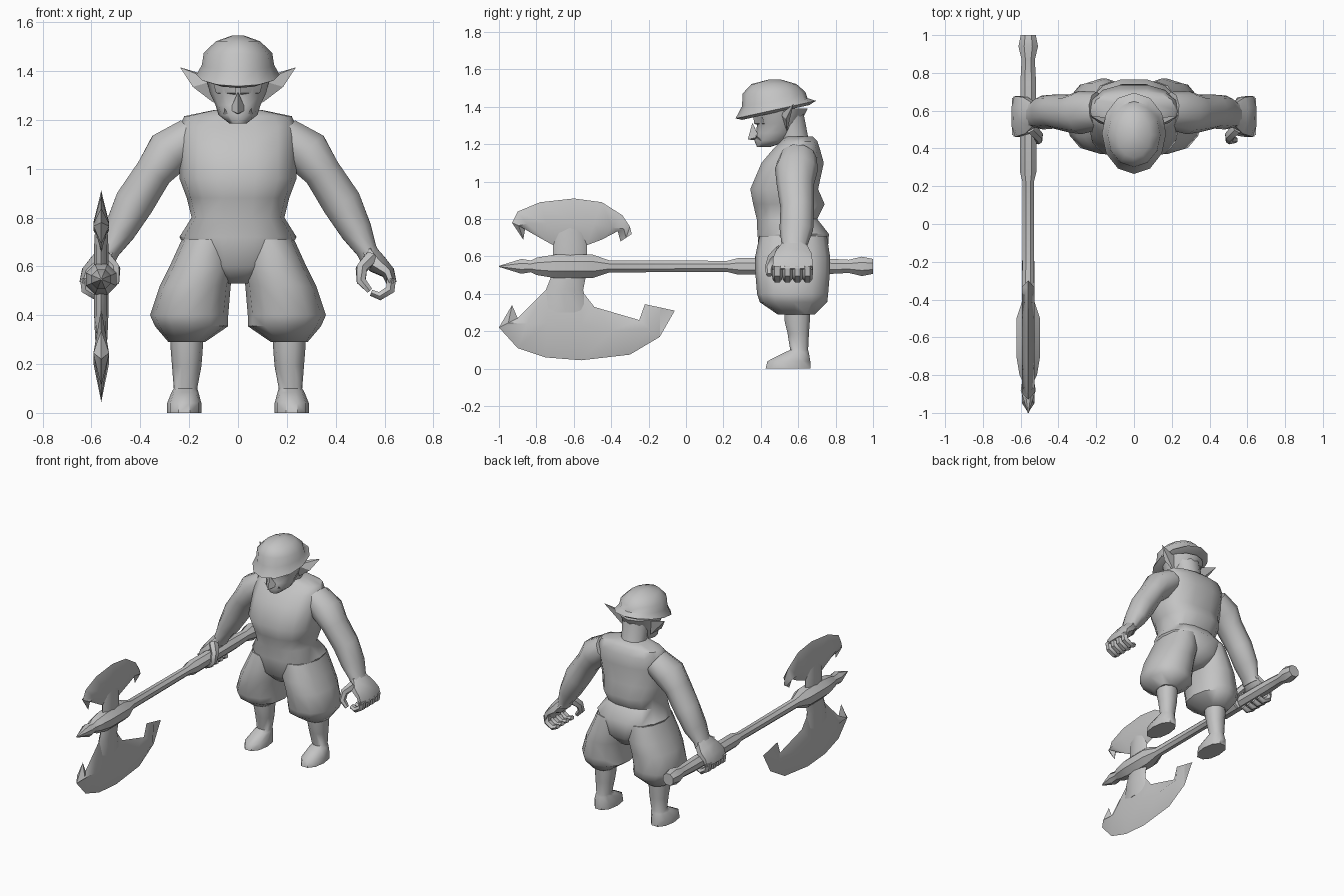
import bpy, bmesh, math
from mathutils import Vector

grey = bpy.data.materials.new("plain_grey")
grey.diffuse_color = (0.55, 0.55, 0.55, 1)


def finish(name, bm, mirror=False, angle=50):
    bmesh.ops.remove_doubles(bm, verts=bm.verts, dist=0.0005)
    bmesh.ops.recalc_face_normals(bm, faces=bm.faces)
    me = bpy.data.meshes.new(name)
    bm.to_mesh(me)
    bm.free()
    ob = bpy.data.objects.new(name, me)
    bpy.context.collection.objects.link(ob)
    me.materials.append(grey)
    bpy.ops.object.select_all(action='DESELECT')
    ob.select_set(True)
    bpy.context.view_layer.objects.active = ob
    bpy.ops.object.shade_smooth_by_angle(angle=math.radians(angle))
    if mirror:
        ob.modifiers.new("mirror", 'MIRROR').use_mirror_merge = False
    return ob


def skin(name, rings, mirror=False, angle=50):
    """Bridge rings of points and cap both ends."""
    bm = bmesh.new()
    vs = [[bm.verts.new(p) for p in r] for r in rings]
    n = len(vs[0])
    for a, b in zip(vs, vs[1:]):
        for i in range(n):
            j = (i + 1) % n
            bm.faces.new((a[i], a[j], b[j], b[i]))
    bm.faces.new(vs[0])
    bm.faces.new(vs[-1])
    return finish(name, bm, mirror, angle)


def spow(v, e):
    return math.copysign(abs(v) ** e, v)


def stack(name, rows, n=12, power=1.0, mirror=False, angle=50):
    """Level rings: z, cx, cy, rx, ry and an optional slope along y."""
    rings = []
    for z, cx, cy, rx, ry, *s in rows:
        ring = []
        for i in range(n):
            t = math.tau * i / n
            dy = ry * spow(math.sin(t), power)
            ring.append((cx + rx * spow(math.cos(t), power), cy + dy,
                         z + (s[0] * dy if s else 0)))
        rings.append(ring)
    return skin(name, rings, mirror, angle)


def tube(name, rows, n=8, side=(0, 1, 0), mirror=False, angle=50):
    """Sweep: x, y, z, radius across, radius along the side axis."""
    pts = [Vector(r[:3]) for r in rows]
    rings = []
    for k, r in enumerate(rows):
        tan = (pts[min(k + 1, len(pts) - 1)] - pts[max(k - 1, 0)]).normalized()
        a = tan.cross(Vector(side)).normalized()
        b = a.cross(tan)
        rings.append([pts[k] + a * r[3] * math.cos(t) + b * r[4] * math.sin(t)
                      for t in (math.tau * (i + 0.5) / n for i in range(n))])
    return skin(name, rings, mirror, angle)


def solid(name, pts, mirror=False):
    bm = bmesh.new()
    for p in pts:
        bm.verts.new(p)
    bmesh.ops.convex_hull(bm, input=bm.verts)
    return finish(name, bm, mirror, 30)


AX = -0.56


def blade(name, stations, thick):
    """Edge and inner points (y, z) joined over a raised middle ridge."""
    bm = bmesh.new()
    for s in (-1, 1):
        rows = []
        for k, (o, i) in enumerate(stations):
            t = 0 if k in (0, len(stations) - 1) else thick * s
            mid = (AX + t, (o[0] + i[0]) / 2, (o[1] + i[1]) / 2)
            rows.append([bm.verts.new(p) for p in
                         ((AX, *o), mid, (AX, *i))])
        for a, b in zip(rows, rows[1:]):
            for c in (0, 1):
                bm.faces.new((a[c], a[c + 1], b[c + 1], b[c]))
    return finish(name, bm, angle=40)


# Body
stack("torso", [
    (0.53, 0, 0.58, 0.06, 0.12), (0.60, 0, 0.575, 0.17, 0.185),
    (0.72, 0, 0.573, 0.24, 0.195), (0.80, 0, 0.54, 0.19, 0.165),
    (0.88, 0, 0.55, 0.21, 0.195), (0.96, 0, 0.525, 0.24, 0.185),
    (1.10, 0, 0.57, 0.24, 0.17), (1.17, 0, 0.59, 0.24, 0.13),
    (1.215, 0, 0.605, 0.22, 0.10), (1.24, 0, 0.60, 0.10, 0.08)],
    n=14, power=0.8)
stack("neck", [(1.15, 0, 0.60, 0.10, 0.09), (1.25, 0, 0.57, 0.085, 0.085),
               (1.38, 0, 0.54, 0.10, 0.09)], n=10)

# Baggy trousers, shins and feet
stack("trouser_leg", [
    (0.71, 0.12, 0.573, 0.11, 0.18), (0.60, 0.145, 0.57, 0.135, 0.20),
    (0.52, 0.175, 0.57, 0.145, 0.20), (0.40, 0.20, 0.57, 0.16, 0.19),
    (0.355, 0.19, 0.575, 0.15, 0.18), (0.29, 0.21, 0.59, 0.075, 0.10)],
    n=12, power=0.9, mirror=True)
stack("lower_leg", [
    (0.34, 0.21, 0.595, 0.07, 0.075), (0.25, 0.21, 0.595, 0.065, 0.07),
    (0.19, 0.21, 0.60, 0.06, 0.06), (0.10, 0.215, 0.605, 0.048, 0.05),
    (0.085, 0.217, 0.59, 0.055, 0.07), (0.04, 0.22, 0.55, 0.07, 0.12),
    (0, 0.22, 0.545, 0.07, 0.125)], n=10, power=0.9, mirror=True)

# Arms and curled hands
tube("arm", [
    (0.19, 0.60, 1.13, 0.085, 0.10), (0.285, 0.59, 1.065, 0.10, 0.115),
    (0.345, 0.585, 0.985, 0.08, 0.10), (0.425, 0.595, 0.86, 0.085, 0.09),
    (0.485, 0.59, 0.745, 0.068, 0.09), (0.527, 0.58, 0.665, 0.045, 0.07),
    (0.545, 0.58, 0.63, 0.045, 0.075)], n=10, mirror=True)
tube("palm", [
    (0.53, 0.58, 0.66, 0.042, 0.07), (0.57, 0.575, 0.61, 0.045, 0.105),
    (0.615, 0.57, 0.575, 0.03, 0.115), (0.63, 0.57, 0.53, 0.022, 0.115)],
    mirror=True)
for k in range(4):
    y = 0.488 + 0.054 * k
    tube(f"finger_{k + 1}", [
        (0.628, y, 0.55, 0.022, 0.028), (0.624, y, 0.505, 0.022, 0.028),
        (0.58, y, 0.478, 0.02, 0.026), (0.545, y, 0.492, 0.015, 0.02)],
        n=6, mirror=True)
tube("thumb", [
    (0.545, 0.51, 0.635, 0.03, 0.035), (0.505, 0.465, 0.59, 0.025, 0.03),
    (0.505, 0.445, 0.54, 0.022, 0.024), (0.54, 0.445, 0.50, 0.014, 0.016)],
    n=6, mirror=True)

# Head, face and ears
stack("head", [
    (1.185, 0, 0.415, 0.035, 0.035), (1.22, 0, 0.46, 0.08, 0.095),
    (1.26, 0, 0.48, 0.092, 0.105), (1.31, 0, 0.495, 0.115, 0.115),
    (1.39, 0, 0.50, 0.135, 0.15)], n=12)
solid("nose", [(0, 0.355, 1.315), (0, 0.33, 1.225), (0.032, 0.39, 1.24),
               (-0.032, 0.39, 1.24), (0, 0.40, 1.22)])
solid("brow", [(0.01, 0.365, 1.31), (0.10, 0.41, 1.345), (0.09, 0.42, 1.31),
               (0.01, 0.40, 1.295), (0.01, 0.36, 1.345)], mirror=True)
solid("tusk", [(0.035, 0.385, 1.215), (0.06, 0.40, 1.22),
               (0.05, 0.42, 1.21), (0.055, 0.37, 1.25)], mirror=True)
solid("ear", [(0.10, 0.505, 1.36), (0.10, 0.54, 1.27), (0.12, 0.56, 1.38),
              (0.185, 0.535, 1.335), (0.237, 0.575, 1.415)], mirror=True)

# Helmet with a tilted brim
stack("helmet", [
    (1.37, 0, 0.48, 0.13, 0.18, 0.22), (1.385, 0, 0.48, 0.17, 0.215, 0.22),
    (1.425, 0, 0.475, 0.148, 0.175, 0.12), (1.475, 0, 0.47, 0.14, 0.168, 0.03),
    (1.522, 0, 0.47, 0.09, 0.12, 0), (1.545, 0, 0.475, 0.025, 0.035, 0)],
    n=12)

# Axe shaft, socket and end spike
shaft = [(-1.0, 0.003), (-0.88, 0.043), (-0.83, 0.034), (-0.80, 0.05),
         (-0.70, 0.068), (-0.50, 0.068), (-0.41, 0.035), (0.22, 0.032),
         (0.28, 0.048), (0.75, 0.045), (0.87, 0.038), (0.94, 0.056),
         (1.0, 0.043)]
tube("axe_shaft", [(AX, y, 0.547, r, r) for y, r in shaft], side=(0, 0, 1),
     angle=40)

# Axe blades and the necks that carry them
blade("lower_blade", [
    ((-0.93, 0.34), (-0.93, 0.34)), ((-1.0, 0.22), (-0.90, 0.27)),
    ((-0.90, 0.11), (-0.80, 0.37)), ((-0.75, 0.06), (-0.74, 0.43)),
    ((-0.56, 0.045), (-0.56, 0.42)), ((-0.30, 0.075), (-0.49, 0.33)),
    ((-0.14, 0.17), (-0.25, 0.26)), ((-0.06, 0.31), (-0.22, 0.345))], 0.032)
blade("upper_blade", [
    ((-0.87, 0.69), (-0.87, 0.69)), ((-0.93, 0.78), (-0.86, 0.75)),
    ((-0.90, 0.84), (-0.80, 0.71)), ((-0.78, 0.89), (-0.71, 0.66)),
    ((-0.60, 0.91), (-0.62, 0.65)), ((-0.45, 0.89), (-0.53, 0.66)),
    ((-0.34, 0.82), (-0.45, 0.69)), ((-0.30, 0.76), (-0.365, 0.735)),
    ((-0.29, 0.72), (-0.35, 0.68))], 0.032)
stack("lower_neck", [(0.52, AX, -0.62, 0.03, 0.09), (0.42, AX, -0.65, 0.03, 0.10),
                     (0.30, AX, -0.65, 0.025, 0.13)], n=8)
stack("upper_neck", [(0.58, AX, -0.62, 0.03, 0.09), (0.67, AX, -0.62, 0.03, 0.09),
                     (0.76, AX, -0.62, 0.025, 0.08)], n=8)
